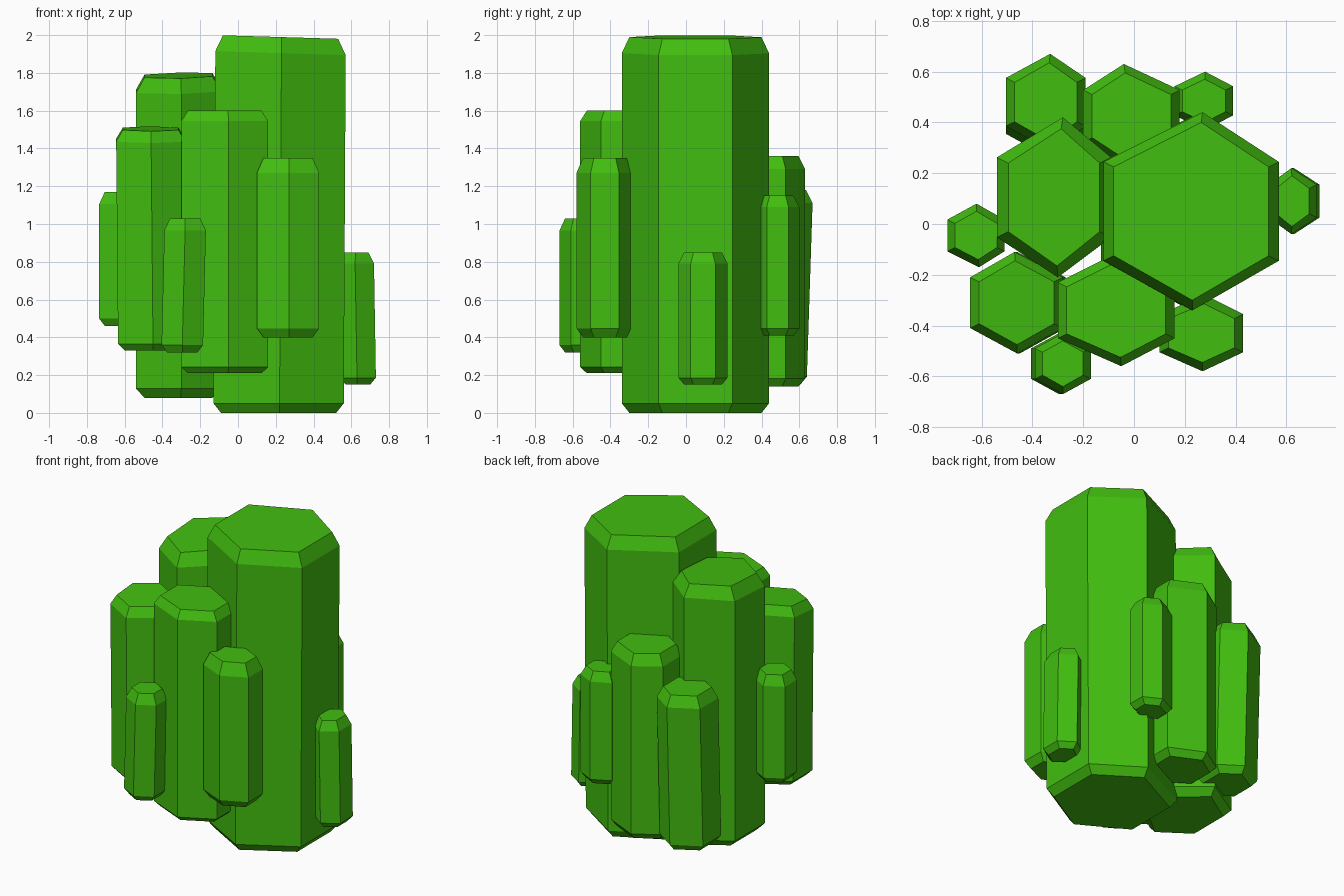
import bpy, bmesh

if "Cube" in bpy.data.objects:
    bpy.data.objects.remove(bpy.data.objects["Cube"])

green = bpy.data.materials.new("crystal green")
green.diffuse_color = (0.054, 0.515, 0.005, 1)
green.use_nodes = True
green.node_tree.nodes["Principled BSDF"].inputs["Base Color"].default_value = green.diffuse_color


def crystal(name, xs, ys, zs, apex, inset=0.035, drop=0.08, tilt=(0, 0), lean=(0, 0)):
    """Six-sided column pointing to +y and -y, with chamfered ends.
    apex: x of the front and back edges; tilt: slope of the cap; lean: shift of the foot."""
    (x0, x1), (y0, y1), (z0, z1) = xs, ys, zs
    cx, cy = (x0 + x1) / 2, (y0 + y1) / 2
    lo, hi = y0 + (y1 - y0) * 0.25, y0 + (y1 - y0) * 0.75
    outline = [(apex[0], y0), (x1, lo), (x1, hi), (apex[1], y1), (x0, hi), (x0, lo)]
    kx, ky = 1 - 2 * inset / (x1 - x0), 1 - 2 * inset / (y1 - y0)
    # rings: foot cap, foot shoulder, top shoulder, top cap
    rings = [(z0, True, 1), (z0 + drop * 0.6, False, 1), (z1 - drop, False, 0), (z1, True, 0)]
    bm = bmesh.new()
    loops = []
    for i, (z, small, foot) in enumerate(rings):
        ring = []
        for x, y in outline:
            if small:
                x, y = cx + (x - cx) * kx, cy + (y - cy) * ky
            dz = 0
            if i >= 2:
                dz = tilt[0] * (x - cx) + tilt[1] * (y - cy)
                dz -= abs(tilt[0]) * (x1 - x0) / 2 + abs(tilt[1]) * (y1 - y0) / 2
            ring.append(bm.verts.new((x + lean[0] * foot, y + lean[1] * foot, z + dz)))
        loops.append(ring)
    for a, b in zip(loops, loops[1:]):
        for i in range(6):
            j = (i + 1) % 6
            bm.faces.new((a[i], a[j], b[j], b[i]))
    bm.faces.new(loops[0][::-1])
    bm.faces.new(loops[-1])
    bmesh.ops.recalc_face_normals(bm, faces=bm.faces)
    me = bpy.data.meshes.new(name)
    bm.to_mesh(me)
    bm.free()
    me.materials.append(green)
    bpy.context.collection.objects.link(bpy.data.objects.new(name, me))


# large columns
crystal("main_crystal", (-0.12, 0.57), (-0.34, 0.44), (0.0, 2.0), (0.23, 0.27),
        inset=0.04, drop=0.085, tilt=(-0.03, 0), lean=(-0.01, 0))
crystal("left_crystal", (-0.54, -0.09), (-0.21, 0.42), (0.08, 1.81), (-0.3, -0.28),
        inset=0.045, drop=0.08, tilt=(0.02, 0.06))
# medium columns
crystal("front_crystal", (-0.30, 0.16), (-0.56, -0.12), (0.21, 1.6), (-0.05, -0.08), drop=0.055)
crystal("front_left_crystal", (-0.645, -0.28), (-0.51, -0.11), (0.33, 1.52), (-0.46, -0.47),
        drop=0.06, tilt=(0, 0.08), lean=(0.01, 0))
crystal("front_right_crystal", (0.10, 0.43), (-0.58, -0.28), (0.40, 1.35), (0.27, 0.28),
        lean=(0, 0.0))
crystal("back_crystal", (-0.20, 0.18), (0.22, 0.63), (0.14, 1.36), (-0.04, -0.04), drop=0.07)
crystal("back_left_crystal", (-0.505, -0.19), (0.29, 0.67), (0.15, 1.18), (-0.33, -0.33),
        drop=0.07, lean=(0, -0.03))
# small columns
crystal("small_front_crystal", (-0.39, -0.17), (-0.67, -0.43), (0.32, 1.03), (-0.28, -0.28),
        inset=0.03, drop=0.065, lean=(-0.015, 0))
crystal("small_right_crystal", (0.53, 0.72), (-0.04, 0.22), (0.15, 0.85), (0.62, 0.62),
        inset=0.03, drop=0.06, lean=(0.01, 0))
crystal("small_left_crystal", (-0.735, -0.51), (-0.17, 0.08), (0.46, 1.17), (-0.61, -0.62),
        inset=0.03, drop=0.065)
crystal("small_back_crystal", (0.16, 0.39), (0.37, 0.60), (0.41, 1.15), (0.28, 0.28),
        inset=0.03, drop=0.06)
